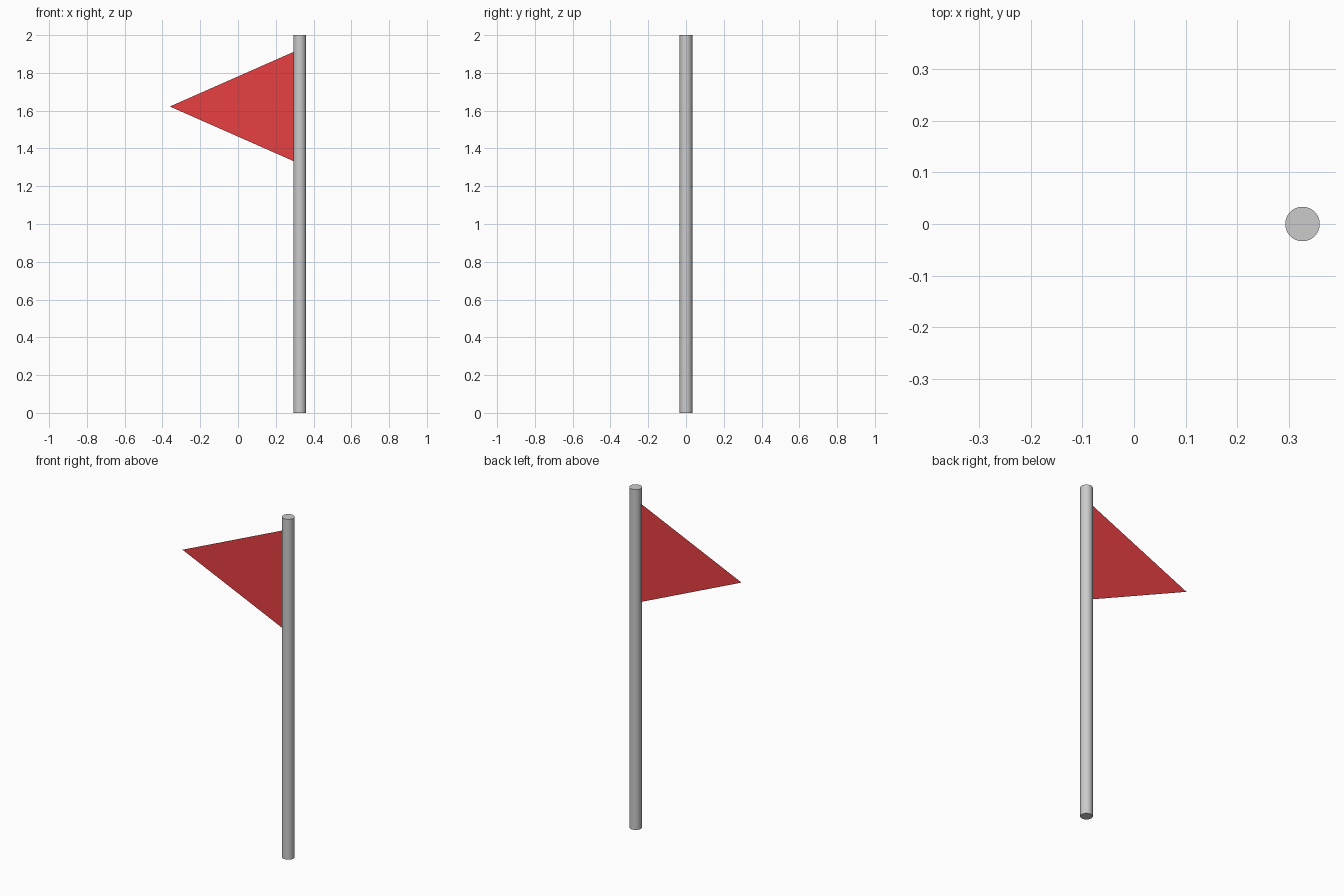
import bpy
import math

if "Cube" in bpy.data.objects:
    bpy.data.objects.remove(bpy.data.objects["Cube"])

POLE_X, POLE_R, HEIGHT = 0.327, 0.0335, 2.0

# Round pole standing on the ground
bpy.ops.mesh.primitive_cylinder_add(vertices=32, radius=POLE_R, depth=HEIGHT,
                                    location=(POLE_X, 0, HEIGHT / 2))
pole = bpy.context.object
pole.name = "pole"
bpy.ops.object.shade_smooth_by_angle(angle=math.radians(30))

# Flat triangular pennant, its hoist edge tucked just inside the pole
tip_x, mid_z, hoist_x = -0.361, 1.622, 0.30
half = 0.289 / 0.655 * (hoist_x - tip_x)
mesh = bpy.data.meshes.new("pennant")
mesh.from_pydata([(tip_x, 0, mid_z), (hoist_x, 0, mid_z - half), (hoist_x, 0, mid_z + half)],
                 [], [(0, 1, 2)])
pennant = bpy.data.objects.new("pennant", mesh)
bpy.context.collection.objects.link(pennant)

# Red cloth
red = bpy.data.materials.new("red_cloth")
red.diffuse_color = (0.8, 0.05, 0.055, 1)
red.use_nodes = True
red.node_tree.nodes["Principled BSDF"].inputs["Base Color"].default_value = red.diffuse_color
mesh.materials.append(red)
